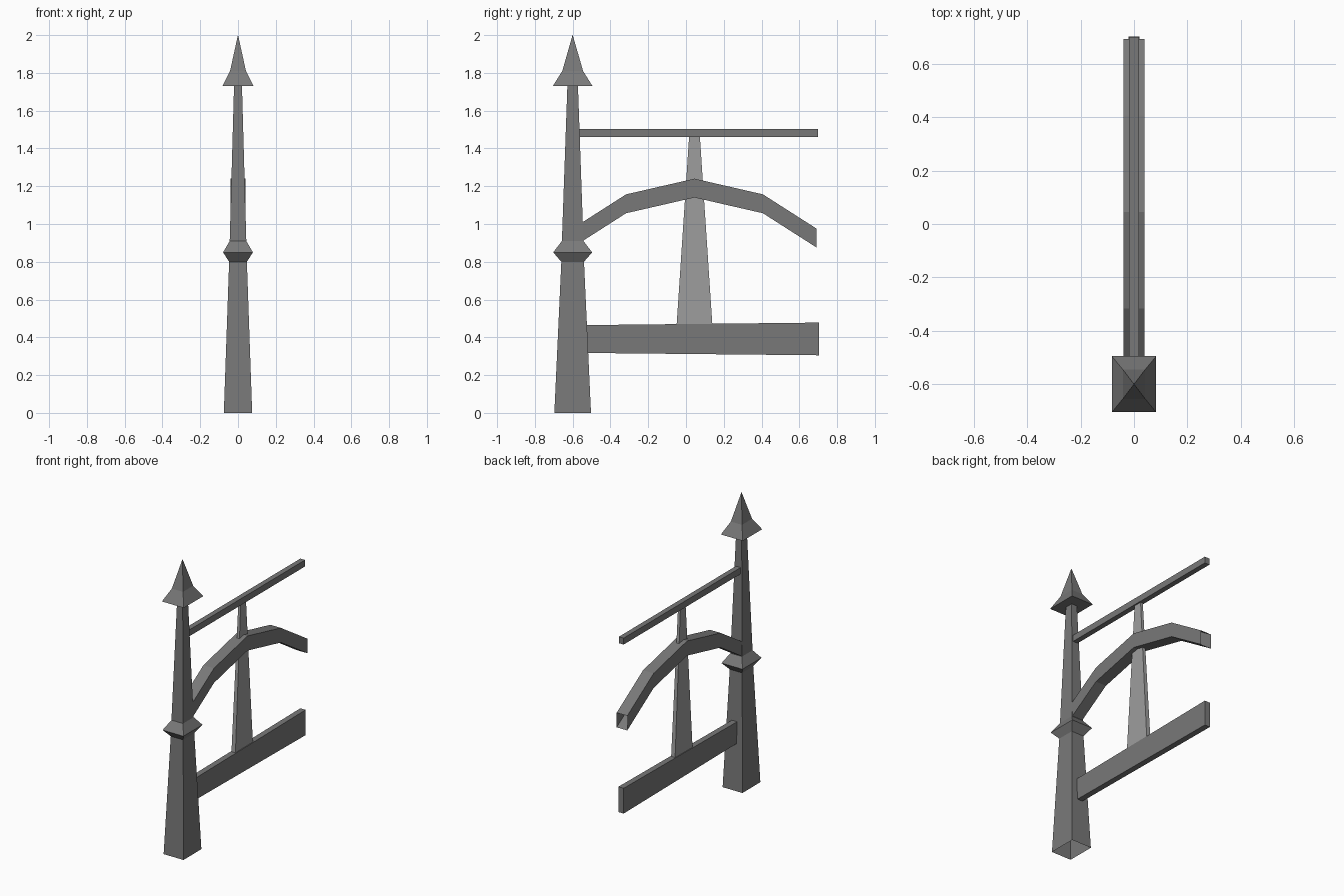
import bpy

if "Cube" in bpy.data.objects:
    bpy.data.objects.remove(bpy.data.objects["Cube"])


def material(name, v):
    m = bpy.data.materials.new(name)
    m.diffuse_color = (v, v, v, 1)
    m.use_nodes = True
    m.node_tree.nodes["Principled BSDF"].inputs["Base Color"].default_value = m.diffuse_color
    return m


dark = material("dark_iron", 0.19)
light = material("light_iron", 0.34)


def loft(name, rings, mat, cap_start=True, cap_end=True):
    """Join four-point rings into a tube with optional end caps."""
    verts = [p for r in rings for p in r]
    faces = []
    for k in range(len(rings) - 1):
        a, b = 4 * k, 4 * k + 4
        faces += [(a + i, a + (i + 1) % 4, b + (i + 1) % 4, b + i) for i in range(4)]
    if cap_start:
        faces.append((3, 2, 1, 0))
    if cap_end:
        n = len(verts) - 4
        faces.append((n, n + 1, n + 2, n + 3))
    me = bpy.data.meshes.new(name)
    me.from_pydata(verts, [], faces)
    me.materials.append(mat)
    ob = bpy.data.objects.new(name, me)
    bpy.context.collection.objects.link(ob)
    return ob


def upright(name, cy, profile, mat, **caps):
    """Vertical part from (z, half x, half y) sections."""
    rings = [[(-hx, cy - hy, z), (hx, cy - hy, z), (hx, cy + hy, z), (-hx, cy + hy, z)]
             for z, hx, hy in profile]
    return loft(name, rings, mat, **caps)


def rail(name, hx, sections, mat, **caps):
    """Part running along y from (y, bottom z, top z) sections."""
    rings = [[(-hx, y, lo), (-hx, y, hi), (hx, y, hi), (hx, y, lo)]
             for y, lo, hi in sections]
    return loft(name, rings, mat, **caps)


POST_Y, MID_Y = -0.60, 0.045

# Tapered main post with a pointed collar, hollow at the foot
upright("main_post", POST_Y, [
    (0, 0.075, 0.097), (0.80, 0.047, 0.060), (0.85, 0.079, 0.103),
    (0.91, 0.044, 0.057), (1.73, 0.021, 0.028)], dark,
    cap_start=False, cap_end=False)

# Flared spear cap
spear = upright("post_cap", POST_Y, [
    (1.73, 0.021, 0.028), (1.73, 0.083, 0.105), (1.81, 0.042, 0.055)], dark,
    cap_start=False, cap_end=False)
tip = upright("post_tip", POST_Y, [(1.81, 0.042, 0.055), (2.0, 0.0005, 0.0005)], dark,
              cap_start=False)

# Slender middle strut
upright("middle_strut", MID_Y, [(0.46, 0.015, 0.095), (1.47, 0.009, 0.028)], light)

# Top rail and flared bottom board
rail("top_rail", 0.018, [(POST_Y, 1.46, 1.504), (0.70, 1.46, 1.504)], dark)
rail("bottom_board", 0.02, [(POST_Y, 0.318, 0.464), (0.703, 0.305, 0.478)], dark)

# Faceted arch, symmetrical about the strut, with open ends
half = [(0.647, 0.875), (0.362, 1.057)]
path = [(MID_Y - d, z) for d, z in half] + [(MID_Y, 1.14)] \
     + [(MID_Y + d, z) for d, z in reversed(half)]
rail("arched_brace", 0.04, [(y, z, z + 0.10) for y, z in path], dark,
     cap_start=False, cap_end=False)
